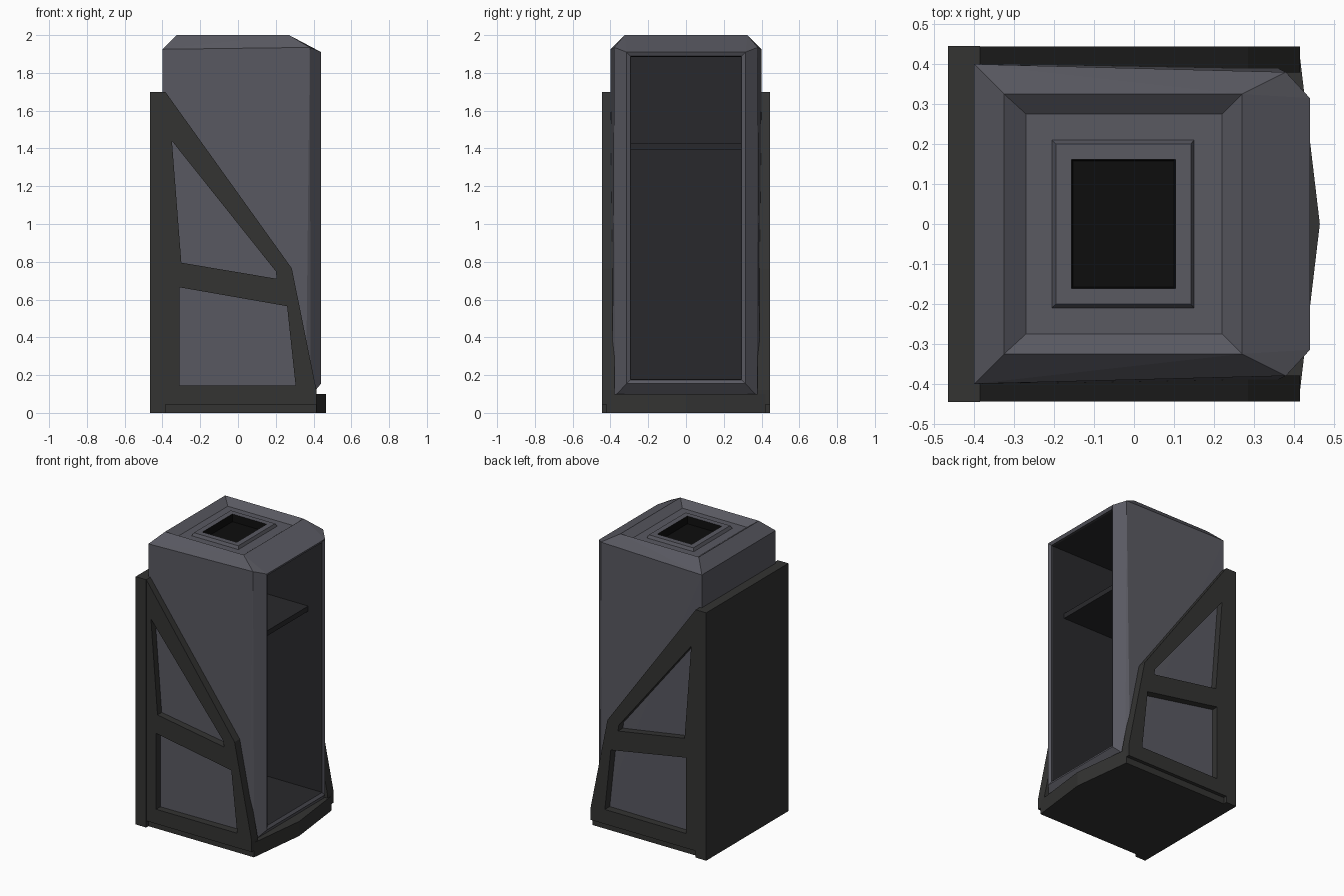
import bpy, bmesh, math
from mathutils import Vector

if "Cube" in bpy.data.objects:
    bpy.data.objects.remove(bpy.data.objects["Cube"])


def mat(name, r, g, b):
    m = bpy.data.materials.new(name)
    m.diffuse_color = (r, g, b, 1)
    m.use_nodes = True
    m.node_tree.nodes["Principled BSDF"].inputs["Base Color"].default_value = m.diffuse_color
    return m


SHELL = mat("shell_grey", 0.10, 0.10, 0.12)
FRAME = mat("frame_dark", 0.033, 0.033, 0.032)
INSIDE = mat("inside_dark", 0.022, 0.022, 0.025)
BLACK = mat("vent_black", 0.004, 0.004, 0.004)


def make_object(name, bm, mats):
    me = bpy.data.meshes.new(name)
    bm.to_mesh(me)
    bm.free()
    for m in mats:
        me.materials.append(m)
    ob = bpy.data.objects.new(name, me)
    bpy.context.collection.objects.link(ob)
    return ob


def hull(bm, pts):
    vs = [bm.verts.new(p) for p in pts]
    bmesh.ops.convex_hull(bm, input=vs)
    bmesh.ops.dissolve_limit(bm, angle_limit=math.radians(0.5),
                             verts=bm.verts[:], edges=bm.edges[:])
    bmesh.ops.recalc_face_normals(bm, faces=bm.faces[:])


def step(bm, face, lo, hi, side_mat, cap_mat):
    """Extrude a rectangular face to the rectangle lo..hi."""
    c = face.calc_center_median()
    old = face.verts[:]
    corners = []
    for v in old:
        corners.append(bm.verts.new([hi[i] if v.co[i] > c[i] else lo[i]
                                     for i in range(3)]))
    bm.faces.remove(face)
    n = len(old)
    for i in range(n):
        j = (i + 1) % n
        f = bm.faces.new((old[i], old[j], corners[j], corners[i]))
        f.material_index = side_mat
    cap = bm.faces.new(corners)
    cap.material_index = cap_mat
    return cap


def box(name, lo, hi, m):
    bm = bmesh.new()
    bmesh.ops.create_cube(bm, size=1)
    for v in bm.verts:
        v.co = Vector([lo[i] + (v.co[i] + 0.5) * (hi[i] - lo[i]) for i in range(3)])
    return make_object(name, bm, [m])


# Cabinet shell: faceted hull with sloped top and chamfered front
half = [(-0.325, 0.325, 2.0), (0.27, 0.325, 2.0),
        (-0.40, 0.40, 1.925), (0.38, 0.38, 1.935),
        (0.44, 0.315, 1.91), (0.44, 0.315, 0.155),
        (-0.40, 0.40, 0.09), (0.36, 0.39, 0.13), (0.385, 0.375, 0.09)]
bm = bmesh.new()
hull(bm, half + [(x, -y, z) for x, y, z in half])
top = max(bm.faces, key=lambda f: f.calc_center_median().z)
front = max(bm.faces, key=lambda f: f.calc_center_median().x)

# Recessed roof, raised collar and dark vent
for x0, x1, y, z, s, c in [(-0.27, 0.22, 0.275, 1.96, 0, 0),
                           (-0.205, 0.15, 0.21, 1.96, 0, 0),
                           (-0.195, 0.142, 0.20, 1.98, 0, 0),
                           (-0.157, 0.104, 0.162, 1.98, 0, 0),
                           (-0.153, 0.10, 0.158, 1.93, 2, 2)]:
    top = step(bm, top, (x0, -y, z), (x1, y, z), s, c)

# Front opening with bevelled rim and deep interior
for x, y, z0, z1, s in [(0.43, 0.295, 0.175, 1.89, 0),
                        (0.42, 0.29, 0.18, 1.885, 1),
                        (-0.36, 0.29, 0.18, 1.885, 1)]:
    front = step(bm, front, (x, -y, z0), (x, y, z1), s, 1)
make_object("cabinet_shell", bm, [SHELL, INSIDE, BLACK])

# Interior shelf
box("shelf", (-0.36, -0.29, 1.395), (0.33, 0.29, 1.43), INSIDE)

# Back panel
box("back_panel", (-0.465, -0.445, 0), (-0.385, 0.445, 1.70), FRAME)

# Base plate with a shallow pointed front
bm = bmesh.new()
hull(bm, [(x, y, z) for z in (0, 0.10)
          for x, y in [(-0.39, -0.42), (-0.39, 0.42), (0.415, 0.42),
                       (0.415, -0.42), (0.465, 0)]])
make_object("base_plate", bm, [FRAME])

# Side braces: sloped outline with two windows
LOOPS = [[(-0.39, 0.045), (0.415, 0.045), (0.415, 0.12), (0.285, 0.765), (-0.385, 1.70)],
         [(-0.35, 1.44), (0.20, 0.75), (0.205, 0.71), (-0.30, 0.795)],
         [(-0.31, 0.665), (0.26, 0.565), (0.305, 0.145), (-0.31, 0.145)]]
for side, name in ((-1, "near_brace"), (1, "far_brace")):
    cu = bpy.data.curves.new(name, 'CURVE')
    cu.dimensions = '2D'
    cu.fill_mode = 'BOTH'
    cu.extrude = 0.0325
    for loop in LOOPS:
        sp = cu.splines.new('POLY')
        sp.points.add(len(loop) - 1)
        for p, (x, z) in zip(sp.points, loop):
            p.co = (x, z, 0, 1)
        sp.use_cyclic_u = True
    cu.materials.append(FRAME)
    ob = bpy.data.objects.new(name, cu)
    bpy.context.collection.objects.link(ob)
    ob.rotation_euler = (math.pi / 2, 0, 0)
    ob.location = (0, side * 0.4115, 0)
    bpy.ops.object.select_all(action='DESELECT')
    ob.select_set(True)
    bpy.context.view_layer.objects.active = ob
    bpy.ops.object.convert(target='MESH')
    for poly in ob.data.polygons:
        poly.use_smooth = False
